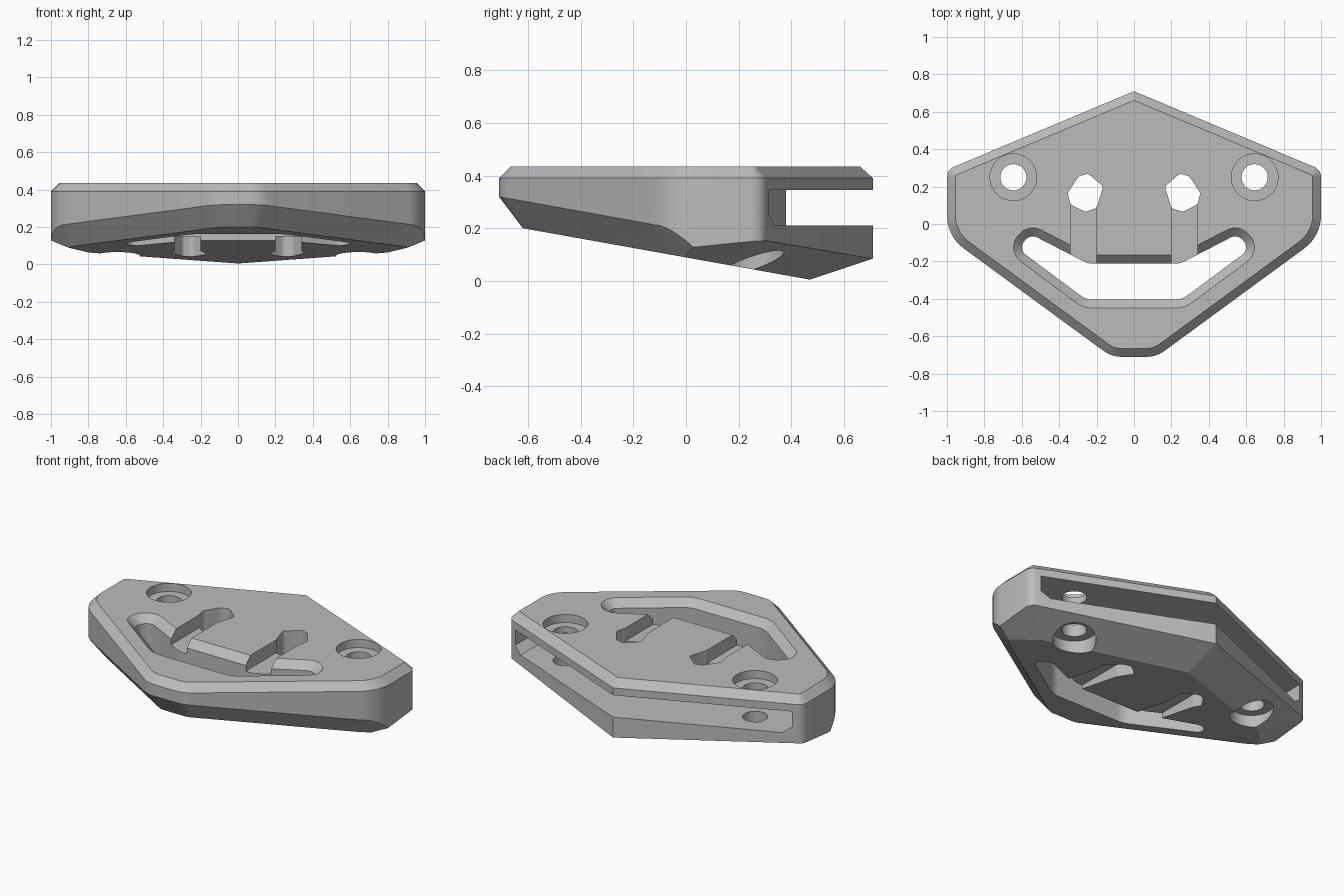
import bpy, bmesh, math
from mathutils import Vector

if "Cube" in bpy.data.objects:
    bpy.data.objects.remove(bpy.data.objects["Cube"], do_unlink=True)

grey = bpy.data.materials.new("plain grey")
grey.diffuse_color = (0.5, 0.5, 0.5, 1)
grey.use_nodes = True
grey.node_tree.nodes["Principled BSDF"].inputs["Base Color"].default_value = (0.5, 0.5, 0.5, 1)


def mirrored(half):
    """Complete a closed outline from its +x half (points on x = 0 kept once)."""
    return half + [(-x, y, r) for x, y, r in reversed(half) if x > 0]


def grow(corners, d):
    """Offset a counter-clockwise outline outward by d, with mitred corners."""
    out = []
    for i, (x, y, r) in enumerate(corners):
        p = Vector((x, y))
        a = (p - Vector(corners[i - 1][:2])).normalized()
        b = (Vector(corners[(i + 1) % len(corners)][:2]) - p).normalized()
        na, nb = Vector((a.y, -a.x)), Vector((b.y, -b.x))
        q = p + (na + nb) * d / (1 + na.dot(nb))
        convex = a.x * b.y - a.y * b.x > 0
        out.append((q.x, q.y, max(r + (d if convex else -d), 0.01) if r else 0))
    return out


def rounded(corners, steps=8):
    """Replace each corner that has a radius by an arc."""
    pts = []
    for i, (x, y, r) in enumerate(corners):
        p = Vector((x, y))
        if not r:
            pts.append(p)
            continue
        a = (Vector(corners[i - 1][:2]) - p).normalized()
        b = (Vector(corners[(i + 1) % len(corners)][:2]) - p).normalized()
        half = a.angle(b) / 2
        centre = p + (a + b).normalized() * r / math.sin(half)
        start = p + a * r / math.tan(half) - centre
        end = p + b * r / math.tan(half) - centre
        sweep = start.angle_signed(end)
        for k in range(steps + 1):
            t = -sweep * k / steps
            c, s = math.cos(t), math.sin(t)
            pts.append(centre + Vector((start.x * c - start.y * s, start.x * s + start.y * c)))
    return pts


def loft(name, rings):
    """Solid through matching outlines, each given as (points, height)."""
    bm = bmesh.new()
    loops = [[bm.verts.new((p[0], p[1], z)) for p in pts] for pts, z in rings]
    n = len(loops[0])
    for lo, hi in zip(loops, loops[1:]):
        for i in range(n):
            j = (i + 1) % n
            bm.faces.new((lo[i], lo[j], hi[j], hi[i]))
    bm.faces.new(loops[0][::-1])
    bm.faces.new(loops[-1])
    bmesh.ops.recalc_face_normals(bm, faces=bm.faces)
    mesh = bpy.data.meshes.new(name)
    bm.to_mesh(mesh)
    bm.free()
    obj = bpy.data.objects.new(name, mesh)
    bpy.context.collection.objects.link(obj)
    mesh.materials.append(grey)
    return obj


def circle(x, y, r, n=40):
    return [(x + r * math.cos(k * math.tau / n), y + r * math.sin(k * math.tau / n)) for k in range(n)]


def rect(x0, x1, y0, y1):
    return [(x0, y0), (x1, y0), (x1, y1), (x0, y1)]


# Body: rounded kite plate with a chamfered top rim
TOP, RIM, CH = 0.435, 0.39, 0.045
outline = mirrored([(0.12, -0.71, 0.16), (1, -0.065, 0.22), (1, 0.29, 0.06), (0, 0.71, 0)])
edge = rounded(outline)
body = loft("plate_body", [(edge, -0.3), (edge, RIM), (rounded(grow(outline, -CH)), TOP)])

# Underside: planes z = a*x + b*y + c that trim the bottom
SLOPE, BASE, STEEP = -0.179, 0.089, 1.15
planes = [(0, SLOPE, BASE)]
for side in (-1, 1):
    planes.append((side * 0.21, 0.333, -0.152))       # rear bevel
    planes.append((side * 0.375, 0.1, -0.25))         # side bevel
    for deg in (-90, -81, -72, -63, -53.8, -45):      # front bevel, rolled round the nose
        n = Vector((side * math.cos(math.radians(deg)), math.sin(math.radians(deg))))
        reach = max(n.dot(p) for p in edge)
        planes.append((STEEP * n.x, SLOPE + STEEP * n.y, BASE + STEEP * (0.09 - reach)))
bm = bmesh.new()
bm.from_mesh(body.data)
for a, b, c in planes:
    cut = bmesh.ops.bisect_plane(bm, geom=bm.verts[:] + bm.edges[:] + bm.faces[:], dist=1e-5,
                                 plane_co=(0, 0, c), plane_no=(a, b, -1), clear_outer=True)
    rim = [e for e in bm.edges if e.is_boundary]
    if rim:
        bmesh.ops.holes_fill(bm, edges=rim, sides=0)
bmesh.ops.recalc_face_normals(bm, faces=bm.faces)
bm.to_mesh(body.data)
bm.free()

cutters = []

# Curved front opening with a chamfered top edge
mouth = mirrored([(0.255, -0.405, 0.12), (0.625, -0.13, 0.05), (0.55, -0.055, 0.05), (0.25, -0.21, 0.06)])
wide = grow(mouth, CH + 0.02)
cutters.append(loft("mouth_cutter", [(rounded(mouth), -0.2), (rounded(mouth), RIM),
                                     (rounded(wide), TOP + 0.02)]))

# Rear slot following the two back edges, with chamfered lower corners
def slot_plan(w):
    inner = 0.38 - 0.42 * w
    return [(0, 0.38), (-w, inner), (-w, 1), (w, 1), (w, inner)]

cutters.append(loft("slot_cutter", [(slot_plan(0.89), 0.21), (slot_plan(0.94), 0.25),
                                    (slot_plan(0.94), 0.345)]))

# Bolt holes, strap holes and strap channels on both sides
eye = [(0.26, 0.065, 0.03), (0.34, 0.105, 0.03), (0.355, 0.165, 0.025), (0.295, 0.255, 0.03),
       (0.245, 0.27, 0.03), (0.165, 0.2, 0.02), (0.2, 0.085, 0.03)]
for s in (-1, 1):
    hx, hy = s * 0.645, 0.25
    for r, lo, hi in ((0.07, -0.2, 0.6), (0.125, 0.385, 0.6), (0.122, -0.2, 0.135)):
        ring = circle(hx, hy, r)
        cutters.append(loft("bolt_cutter", [(ring, lo), (ring, hi)]))
    ring = [(s * p.x, p.y) for p in rounded(eye, 5)]
    cutters.append(loft("strap_hole_cutter", [(ring, -0.2), (ring, 0.6)]))
    x0, x1 = sorted((s * 0.2, s * 0.34))
    for lo, hi in ((0.355, 0.6), (-0.2, 0.15)):
        ring = rect(x0, x1, -0.26, 0.13)
        cutters.append(loft("strap_channel_cutter", [(ring, lo), (ring, hi)]))

# Carve the openings
bpy.context.view_layer.objects.active = body
for obj in cutters:
    obj.hide_render = True
    mod = body.modifiers.new("carve", "BOOLEAN")
    mod.operation, mod.solver, mod.object = "DIFFERENCE", "EXACT", obj
    bpy.ops.object.modifier_apply(modifier=mod.name)
    bpy.data.objects.remove(obj, do_unlink=True)

bpy.ops.object.select_all(action="DESELECT")
body.select_set(True)
bpy.ops.object.shade_smooth_by_angle(angle=math.radians(22))
